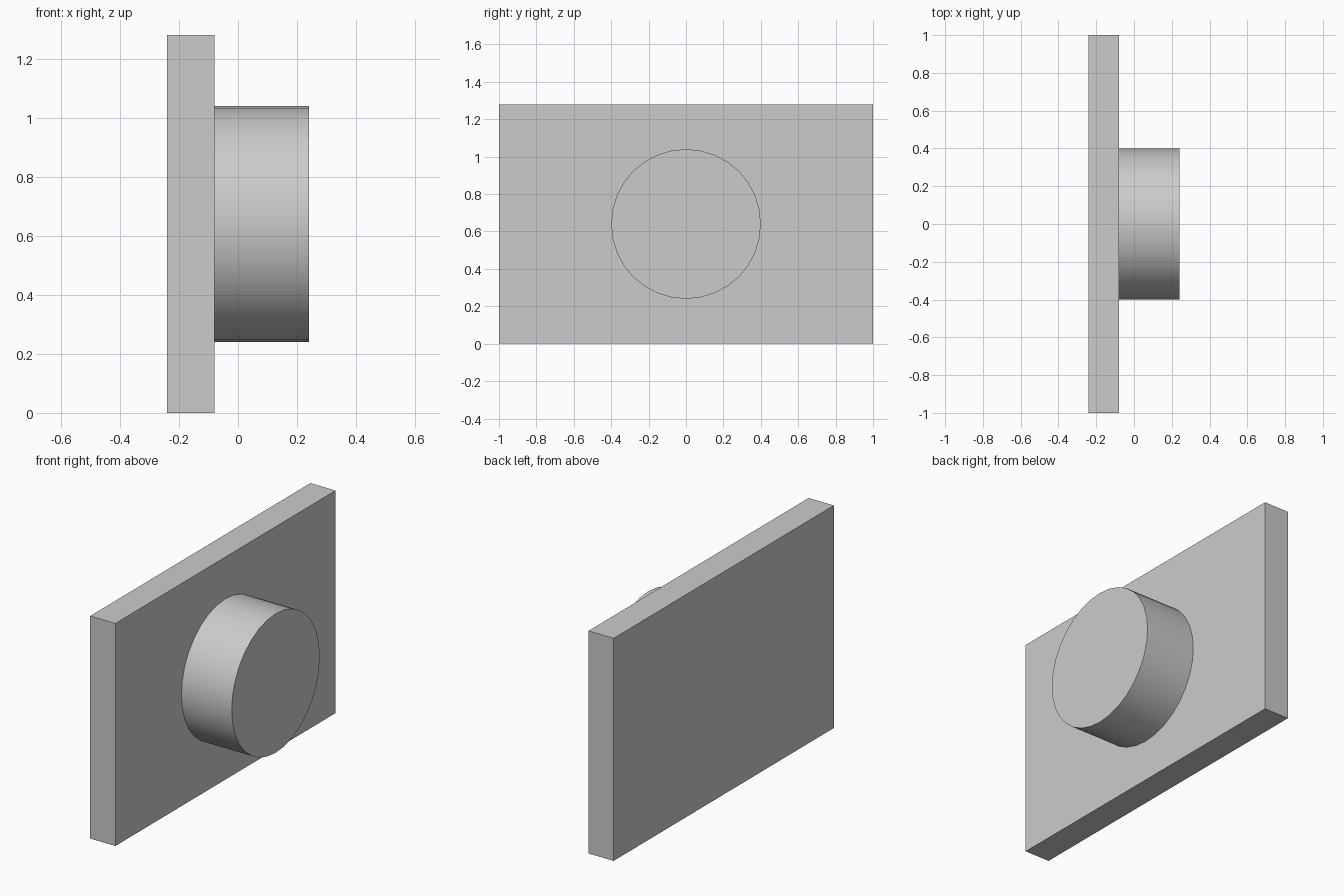
import bpy
import math

cube = bpy.data.objects.get("Cube")
if cube:
    bpy.data.objects.remove(cube, do_unlink=True)

# Single grey material
grey = bpy.data.materials.new("light_grey")
grey.use_nodes = True
colour = (0.6, 0.6, 0.6, 1)
grey.diffuse_color = colour
grey.node_tree.nodes["Principled BSDF"].inputs["Base Color"].default_value = colour

HEIGHT = 1.28
PLATE_BACK, PLATE_FACE, BOSS_FACE = -0.24, -0.08, 0.24


def finish(name):
    obj = bpy.context.object
    obj.name = name
    obj.data.materials.append(grey)
    return obj


# Upright rectangular plate
bpy.ops.mesh.primitive_cube_add(
    size=1, location=((PLATE_BACK + PLATE_FACE) / 2, 0, HEIGHT / 2))
plate = finish("back_plate")
plate.scale = (PLATE_FACE - PLATE_BACK, 2, HEIGHT)
bpy.ops.object.transform_apply(location=False, rotation=False, scale=True)

# Round boss standing out from the middle of the plate
bpy.ops.mesh.primitive_cylinder_add(
    vertices=32, radius=0.4, depth=BOSS_FACE - PLATE_FACE,
    location=((PLATE_FACE + BOSS_FACE) / 2, 0, HEIGHT / 2),
    rotation=(0, math.pi / 2, 0))
finish("round_boss")
bpy.ops.object.transform_apply(location=False, rotation=True, scale=False)
bpy.ops.object.shade_smooth_by_angle(angle=math.radians(30))
